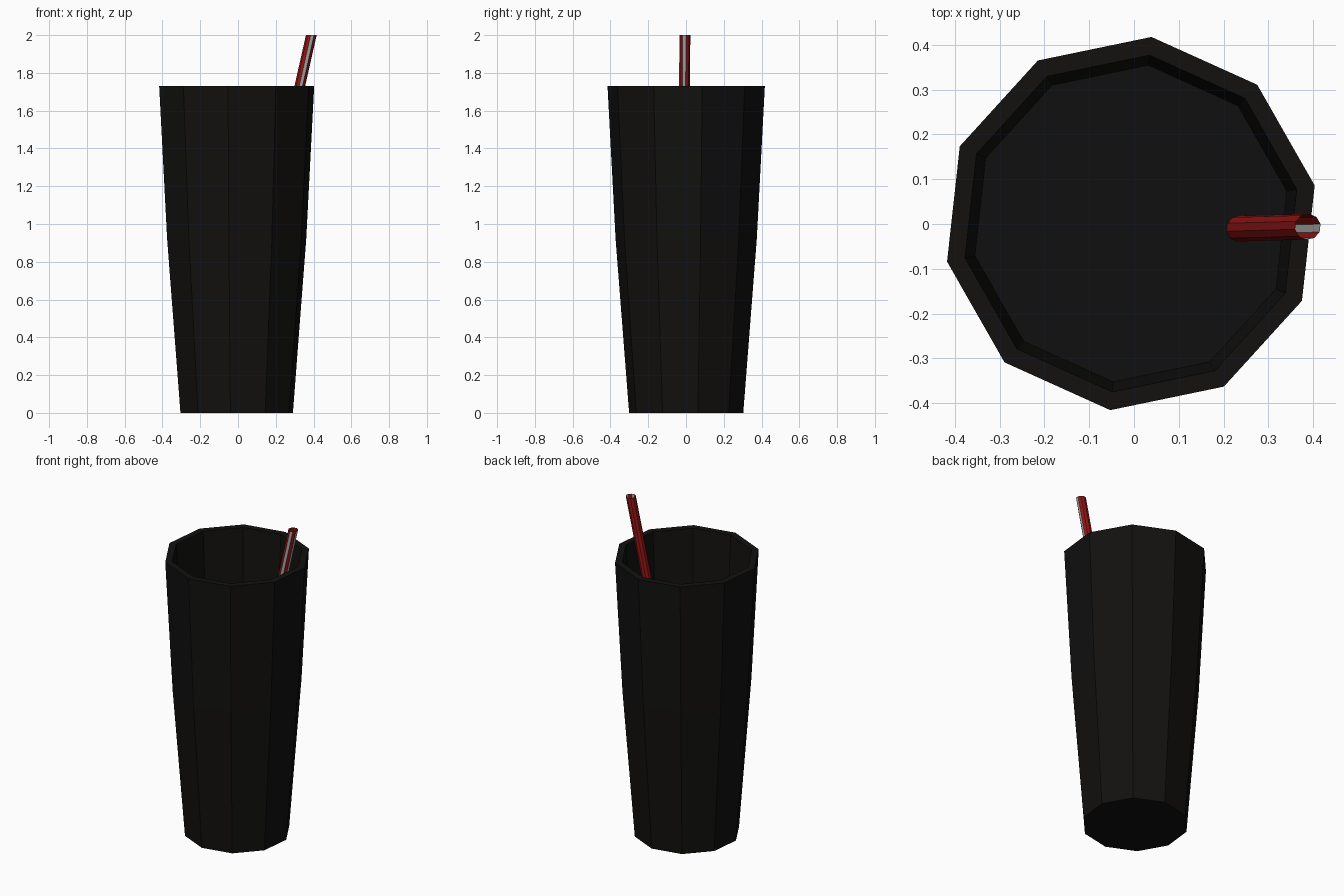
import bpy, bmesh
from math import cos, sin, radians

if "Cube" in bpy.data.objects:
    bpy.data.objects.remove(bpy.data.objects["Cube"])

SIDES = 10
TURN = radians(11.7)


def material(name, rgb):
    m = bpy.data.materials.new(name)
    m.diffuse_color = (*rgb, 1)
    m.use_nodes = True
    m.node_tree.nodes["Principled BSDF"].inputs["Base Color"].default_value = m.diffuse_color
    return m


def loft(name, rings, mats, cap_start=False, cap_end=False, stripes=()):
    """Bridge rings given as (x, y, z, radius); stripes use the second material."""
    bm = bmesh.new()
    loops = []
    for x, y, z, r in rings:
        loops.append([bm.verts.new((x + r * cos(TURN + i * 2 * 3.14159265 / SIDES),
                                    y + r * sin(TURN + i * 2 * 3.14159265 / SIDES), z))
                      for i in range(SIDES)])
    for a, b in zip(loops, loops[1:]):
        for i in range(SIDES):
            j = (i + 1) % SIDES
            f = bm.faces.new((a[i], a[j], b[j], b[i]))
            f.material_index = 1 if i in stripes else 0
    if cap_start:
        bm.faces.new(loops[0][::-1])
    if cap_end:
        bm.faces.new(loops[-1])
    mesh = bpy.data.meshes.new(name)
    bm.to_mesh(mesh)
    bm.free()
    for m in mats:
        mesh.materials.append(m)
    ob = bpy.data.objects.new(name, mesh)
    bpy.context.collection.objects.link(ob)
    return ob


cup_mat = material("cup_dark", (0.006, 0.0055, 0.005))
drink_mat = material("drink_dark", (0.005, 0.005, 0.005))
red = material("straw_red", (0.28, 0.007, 0.007))
white = material("straw_stripe", (0.4, 0.4, 0.4))

CX, CY = -0.007, 0.001

# Cup: outer wall, flat rim, inner wall and inner floor
profile = [(0, 0.304), (0.92, 0.376), (1.73, 0.419),
           (1.73, 0.378), (0.92, 0.334), (0.05, 0.265)]
loft("cup", [(CX, CY, z, r) for z, r in profile], [cup_mat], True, True)

# Drink surface
loft("drink", [(CX, CY, 1.30, 0.354), (CX, CY, 1.32, 0.3555)], [drink_mat], False, True)

# Leaning hollow straw with lengthwise stripes
loft("straw", [(0.208, -0.011, 1.20, 0.029), (0.388, -0.006, 2.0, 0.029)],
     [red, white], stripes=(7, 9))
